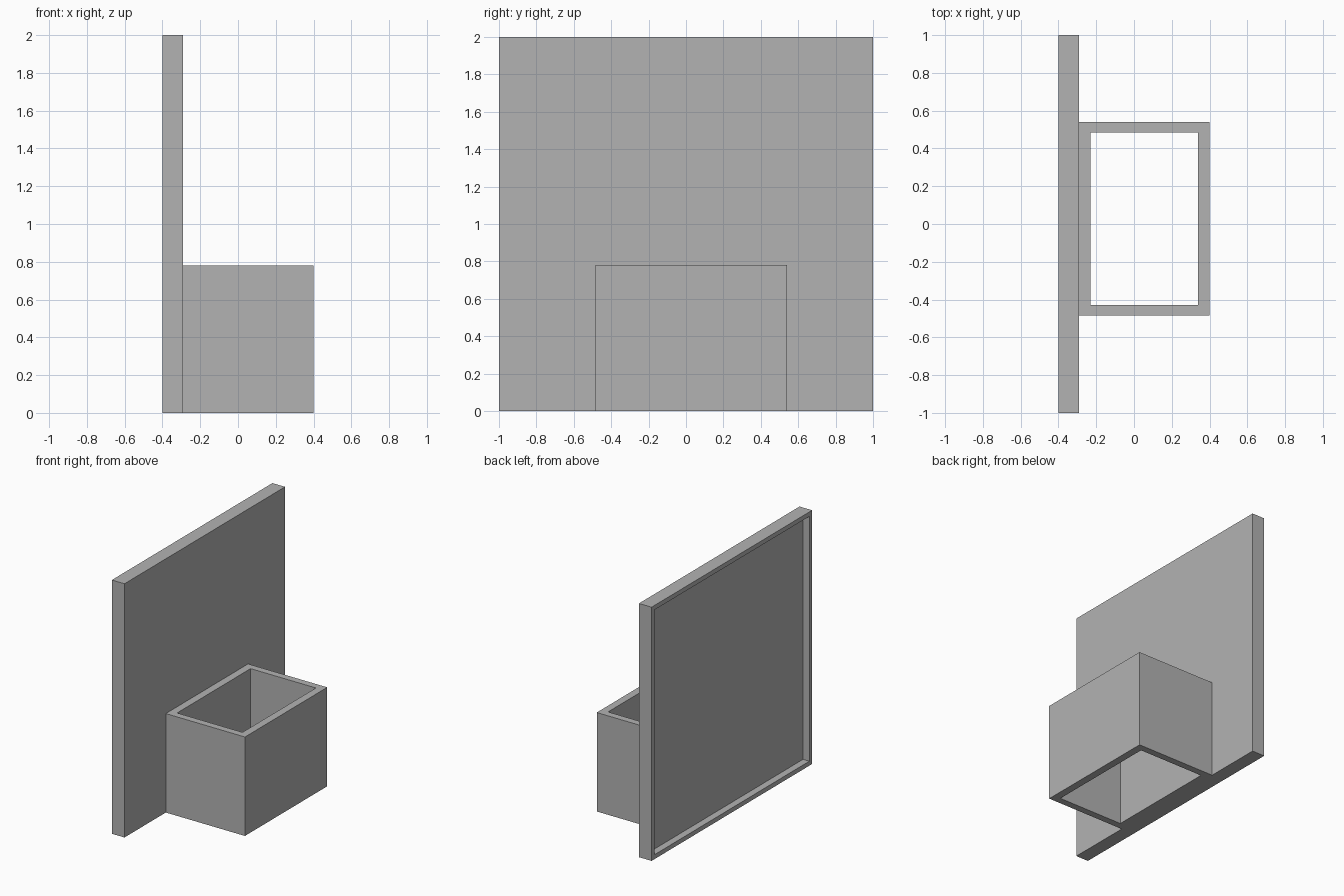
import bpy
import bmesh

cube = bpy.data.objects.get("Cube")
if cube:
    bpy.data.objects.remove(cube, do_unlink=True)

# Single plain grey
GREY = (0.45, 0.45, 0.45, 1)
grey = bpy.data.materials.new("plain grey")
grey.diffuse_color = GREY
grey.use_nodes = True
grey.node_tree.nodes["Principled BSDF"].inputs["Base Color"].default_value = GREY


def block(bm, low, high):
    """Add a box between two opposite corners."""
    verts = bmesh.ops.create_cube(bm, size=1)["verts"]
    for v in verts:
        v.co = [high[i] if v.co[i] > 0 else low[i] for i in range(3)]
    return list({f for v in verts for f in v.link_faces})


def finish(bm, name):
    bmesh.ops.recalc_face_normals(bm, faces=bm.faces)
    mesh = bpy.data.meshes.new(name)
    bm.to_mesh(mesh)
    bm.free()
    mesh.materials.append(grey)
    obj = bpy.data.objects.new(name, mesh)
    bpy.context.collection.objects.link(obj)
    return obj


# Upright panel with a shallow framed recess in its outer side
RIM, RECESS = 0.05, 0.055
bm = bmesh.new()
faces = block(bm, (-0.4, -1, 0), (-0.29, 1, 2))
outer = min(faces, key=lambda f: f.calc_center_median().x)
bmesh.ops.inset_region(bm, faces=[outer], thickness=RIM)
walls = bmesh.ops.inset_region(bm, faces=[outer], thickness=0, depth=0)
for v in outer.verts:
    v.co.x += RECESS
finish(bm, "back_panel")

# Rectangular sleeve, open at the top and the bottom
HEIGHT = 0.78
outline = [(-0.29, -0.485), (0.4, -0.485), (0.4, 0.54), (-0.29, 0.54)]
opening = [(-0.23, -0.43), (0.34, -0.43), (0.34, 0.485), (-0.23, 0.485)]
bm = bmesh.new()
rings = [[bm.verts.new((x, y, z)) for x, y in loop]
         for loop, z in ((outline, 0), (outline, HEIGHT),
                         (opening, HEIGHT), (opening, 0))]
for k, ring in enumerate(rings):
    above = rings[(k + 1) % len(rings)]
    for i in range(4):
        j = (i + 1) % 4
        bm.faces.new((ring[i], ring[j], above[j], above[i]))
finish(bm, "open_sleeve")
